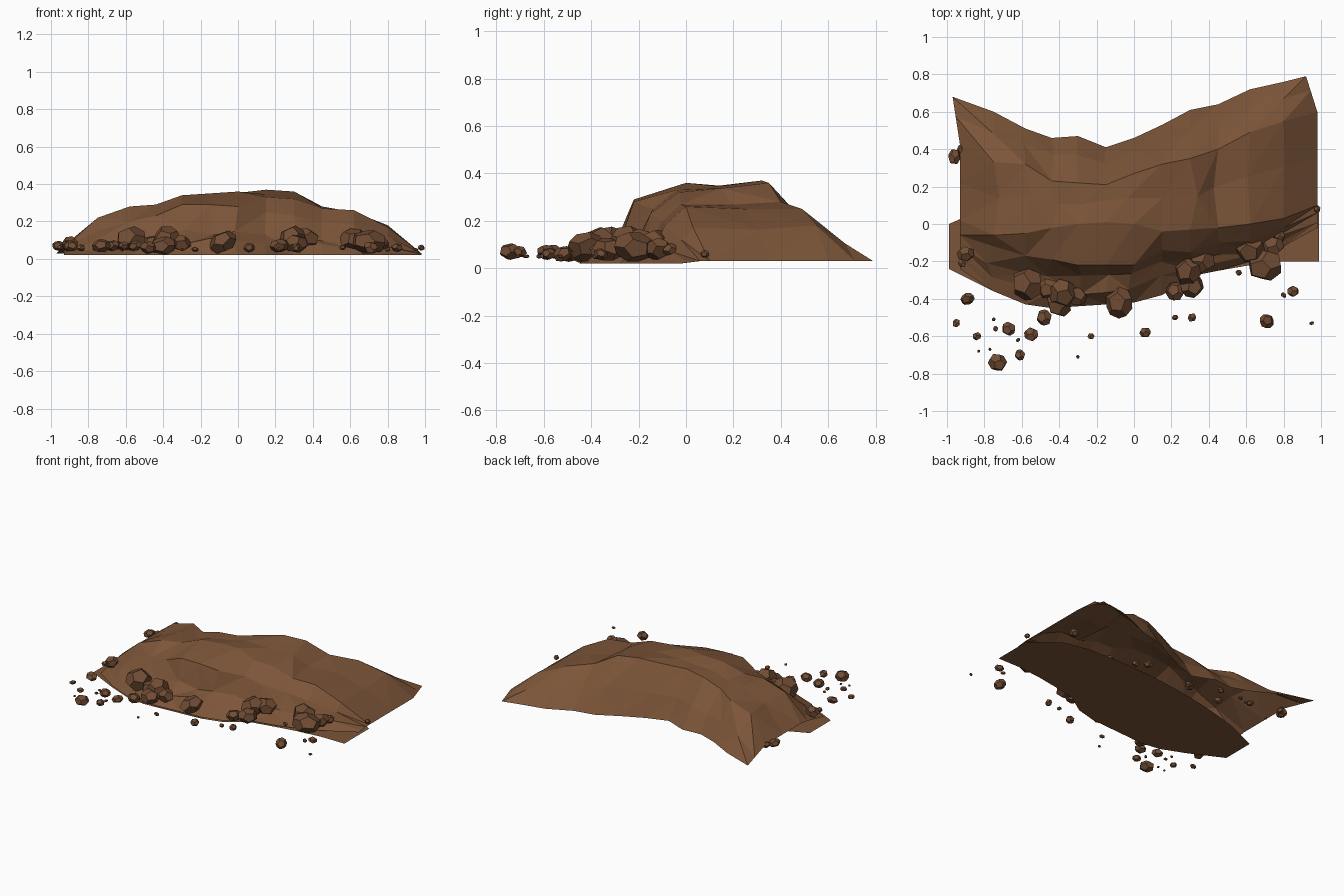
import bpy
import bmesh
import random
from math import tau
from mathutils import Vector, Euler

random.seed(4)

cube = bpy.data.objects.get("Cube")
if cube:
    bpy.data.objects.remove(cube, do_unlink=True)


def make_material(name, colour):
    material = bpy.data.materials.new(name)
    material.use_nodes = True
    material.diffuse_color = colour
    material.node_tree.nodes["Principled BSDF"].inputs["Base Color"].default_value = colour
    return material


soil = make_material("brown soil", (0.2, 0.09, 0.04, 1))
stone = make_material("dark brown clod", (0.165, 0.073, 0.034, 1))


def finish(bm, name, material):
    mesh = bpy.data.meshes.new(name)
    bm.to_mesh(mesh)
    bm.free()
    mesh.materials.append(material)
    obj = bpy.data.objects.new(name, mesh)
    bpy.context.collection.objects.link(obj)
    return obj


# Contour lines of the bank, sampled at shared stations along its length
stations = [-.93, -.75, -.58, -.44, -.3, -.15, 0, .15, .3, .45, .62, .8, .98]
back_y = [.68, .6, .51, .46, .47, .41, .46, .53, .61, .64, .72, .76, .79]
crease_y = [.42, .33, .32, .23, .22, .21, .27, .32, .35, .4, .49, .55, .6]
crease_z = [.07, .21, .26, .27, .31, .33, .35, .37, .36, .28, .25, .18, .03]
ridge_y = [.02, -.06, -.05, -.02, 0, .01, 0, -.04, -.03, -.02, 0, .03, .1]
ridge_z = [.07, .22, .28, .29, .34, .35, .36, .33, .32, .27, .26, .17, .03]
lip_y = [-.06, -.12, -.17, -.19, -.22, -.22, -.22, -.14, -.15, -.1, -.09, -.02, .06]
lip_z = [.06, .15, .2, .23, .29, .29, .28, .25, .23, .2, .18, .12, .03]
front_y = [-.24, -.36, -.43, -.45, -.44, -.43, -.42, -.38, -.28, -.25, -.2, -.12, -.02]
floor_y = front_y[:-3] + [-.22, -.2, -.2]
last = len(stations) - 1


def contour(ys, zs):
    return [Vector(p) for p in zip(stations, ys, zs)]


def between(first, second, t, sag=0, rough=1):
    """Contour part way between two others, sagging with height and uneven."""
    line = []
    for i, (a, b) in enumerate(zip(first, second)):
        p = a.lerp(b, t)
        if 0 < i < last:
            p += rough * Vector((random.uniform(-.04, .04), random.uniform(-.02, .02),
                                 random.uniform(-.015, .015)))
            p.z -= sag * max(a.z, b.z)
        line.append(p)
    return line


def sheet(name, rows, material):
    """Faceted surface through a list of contours."""
    bm = bmesh.new()
    grid = [[bm.verts.new(p) for p in row] for row in rows]
    for j in range(len(grid) - 1):
        for i in range(last):
            a, b = grid[j][i], grid[j][i + 1]
            c, d = grid[j + 1][i + 1], grid[j + 1][i]
            halves = ((a, d, c), (a, c, b)) if random.random() < .5 else ((a, d, b), (b, d, c))
            for corners in halves:
                bm.faces.new(corners)
    return finish(bm, name, material)


# Earth bank: an open shell with a long back slope and a steep broken front
back = contour(back_y, [.03] * len(stations))
back[0].x, back[last].x = -.97, .92
crease = contour(crease_y, crease_z)
ridge = contour(ridge_y, ridge_z)
lip = contour(lip_y, lip_z)
front = contour(front_y, [.02] * len(stations))
sheet("earth_bank", [back, between(back, crease, .4, -.06, .3), crease,
                     between(crease, ridge, .5), ridge, lip,
                     between(lip, front, .33, .2), between(lip, front, .65, .07), front], soil)

# Flat ground sheet below the front half, its back edge a shallow arch
floor_front = contour(floor_y, [.01] * len(stations))
floor_back = [Vector((x, .28 - .26 * abs((x - .4) / 1.4) ** 2 - .13 * max(0, x - .6), .01))
              for x in stations]
for row in (floor_front, floor_back):
    row[0].x, row[last].x = -.99, .99
floor_back[0].y, floor_back[last].y = 0, .08
sheet("ground_sheet", [floor_back, floor_front], soil)


def add_clod(bm, centre, radius):
    """Twelve-sided chunk with pentagon faces, squashed and turned at random."""
    ico = bmesh.new()
    bmesh.ops.create_icosphere(ico, subdivisions=1, radius=1)
    corners = [f.calc_center_median().normalized() for f in ico.faces]
    ico.free()
    stretch = Vector([random.uniform(.75, 1.15) for _ in range(3)])
    turn = Euler([random.uniform(0, tau) for _ in range(3)]).to_matrix()
    chunk = bmesh.new()
    for p in corners:
        q = turn @ (p * stretch) * radius
        q.z *= .8
        chunk.verts.new(q + Vector(centre))
    bmesh.ops.convex_hull(chunk, input=chunk.verts[:])
    bmesh.ops.dissolve_limit(chunk, angle_limit=.1, verts=chunk.verts[:], edges=chunk.edges[:])
    lowest = min(v.co.z for v in chunk.verts)
    for v in chunk.verts:
        v.co.z += max(0, .005 - lowest)
    temp = bpy.data.meshes.new("chunk")
    chunk.to_mesh(temp)
    chunk.free()
    bm.from_mesh(temp)
    bpy.data.meshes.remove(temp)


def clods(name, places):
    bm = bmesh.new()
    for x, y, z, radius in places:
        add_clod(bm, (x, y, z), radius)
    return finish(bm, name, stone)


# Large clods heaped against the foot of the bank
clods("large_clods", [
    (-.57, -.32, .1, .1), (-.38, -.37, .1, .09), (-.4, -.43, .07, .07),
    (-.31, -.38, .08, .06), (-.46, -.34, .08, .06), (-.08, -.42, .09, .08),
    (.29, -.25, .11, .09), (.22, -.36, .07, .06), (.31, -.33, .08, .06),
    (.36, -.19, .11, .07), (.62, -.13, .1, .08), (.7, -.22, .09, .09),
    (.74, -.12, .08, .06)])

# Middle-sized clods lying around
clods("middle_clods", [
    (-.9, -.16, .08, .05), (-.48, -.5, .06, .045), (-.89, -.4, .07, .035),
    (-.84, -.6, .06, .028), (-.67, -.56, .07, .045), (-.73, -.74, .07, .047),
    (-.61, -.7, .07, .037), (-.55, -.59, .07, .038), (.06, -.58, .06, .03),
    (.31, -.5, .06, .027), (.71, -.52, .06, .043), (.85, -.36, .06, .036),
    (-.96, .36, .07, .042), (-.92, .4, .06, .03), (.78, -.07, .08, .03)])

# Crumbs
clods("crumbs", [
    (-.95, -.53, .06, .022), (-.23, -.6, .05, .02), (.22, -.5, .05, .016),
    (.56, -.26, .06, .016), (.95, -.53, .05, .012), (-.75, -.51, .05, .012),
    (-.74, -.56, .05, .014), (-.3, -.71, .05, .01), (-.83, -.68, .05, .01),
    (-.77, -.67, .05, .01), (-.62, -.62, .05, .012), (-.9, .27, .05, .01),
    (.98, .08, .06, .02), (.8, -.38, .05, .018), (-.92, -.21, .08, .025)])

# Scattered crumbs hidden under the back slope
clods("hidden_crumbs", [
    (random.uniform(-.8, .85), random.uniform(.2, .36), .06, random.uniform(.012, .03))
    for _ in range(14)])
